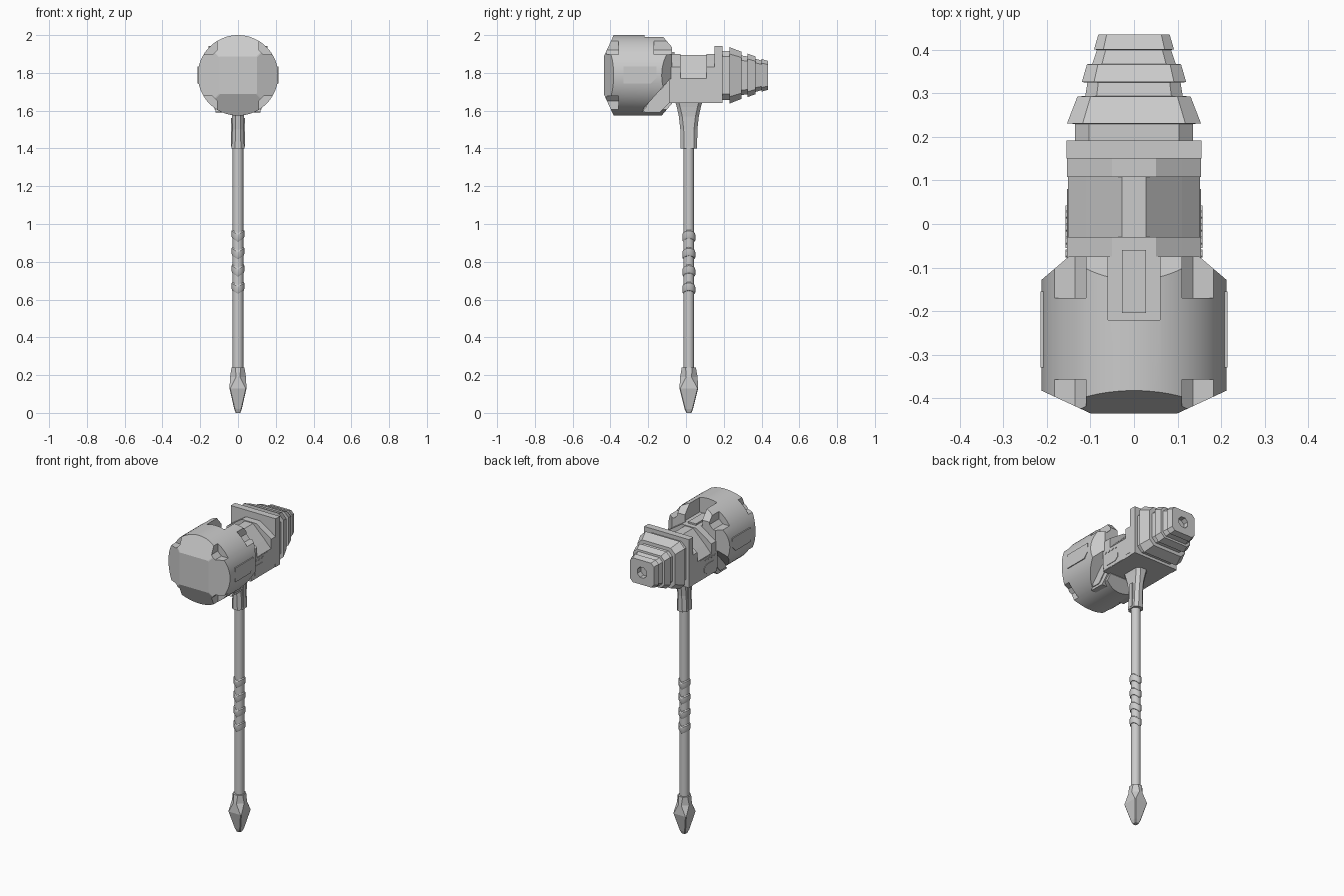
import bpy, bmesh, math

if "Cube" in bpy.data.objects:
    bpy.data.objects.remove(bpy.data.objects["Cube"])

steel = bpy.data.materials.new("light_grey_steel")
steel.diffuse_color = (0.6, 0.6, 0.6, 1)
steel.use_nodes = True
steel.node_tree.nodes["Principled BSDF"].inputs["Base Color"].default_value = steel.diffuse_color
CZ = 1.787      # height of the head axis
HY = 0.015      # handle axis in y


def place(axis, t, u, v):
    return {'x': (t, u, v), 'y': (u, t, v), 'z': (u, v, t)}[axis]


def loft(name, axis, rings, smooth=None):
    """Skin closed rings [(t, [(u, v), ...]), ...] along an axis and cap the ends."""
    bm = bmesh.new()
    rows = [[bm.verts.new(place(axis, t, u, v)) for u, v in pts] for t, pts in rings]
    n = len(rows[0])
    for a, b in zip(rows, rows[1:]):
        for i in range(n):
            bm.faces.new((a[i], a[(i + 1) % n], b[(i + 1) % n], b[i]))
    bm.faces.new(rows[0])
    bm.faces.new(rows[-1])
    bmesh.ops.recalc_face_normals(bm, faces=bm.faces)
    me = bpy.data.meshes.new(name)
    bm.to_mesh(me)
    bm.free()
    me.materials.append(steel)
    ob = bpy.data.objects.new(name, me)
    bpy.context.collection.objects.link(ob)
    if smooth:
        shade(ob, smooth)
    return ob


def prism(name, axis, pts, a, b):
    return loft(name, axis, [(a, pts), (b, pts)])


def box(name, x0, x1, y0, y1, z0, z1):
    return prism(name, 'x', [(y0, z0), (y1, z0), (y1, z1), (y0, z1)], x0, x1)


def circle(r, n, cu=0, cv=0, rot=0):
    return [(cu + r * math.cos(rot + 2 * math.pi * i / n),
             cv + r * math.sin(rot + 2 * math.pi * i / n)) for i in range(n)]


def octa(hu, hv, c, cu=0, cv=0):
    """Rectangle with chamfered corners."""
    p = [(hu, -hv + c), (hu, hv - c), (hu - c, hv), (-hu + c, hv),
         (-hu, hv - c), (-hu, -hv + c), (-hu + c, -hv), (hu - c, -hv)]
    return [(cu + u, cv + v) for u, v in p]


def shade(ob, deg):
    bpy.ops.object.select_all(action='DESELECT')
    ob.select_set(True)
    bpy.context.view_layer.objects.active = ob
    bpy.ops.object.shade_smooth_by_angle(angle=math.radians(deg))


def boolean(ob, other, op='DIFFERENCE'):
    m = ob.modifiers.new("cut", 'BOOLEAN')
    m.operation, m.object, m.solver = op, other, 'EXACT'
    bpy.ops.object.select_all(action='DESELECT')
    bpy.context.view_layer.objects.active = ob
    ob.select_set(True)
    bpy.ops.object.modifier_apply(modifier=m.name)
    bpy.data.objects.remove(other)


# Handle shaft
loft("handle_shaft", 'z', [(0.2, circle(0.028, 20, 0, HY)), (1.45, circle(0.028, 20, 0, HY))], 30)

# Grip wraps with chevron edges
for k in range(4):
    z = 0.63 + 0.092 * k
    wrap = loft(f"grip_wrap_{k + 1}", 'z', [(z, circle(0.03, 20, 0, HY)), (z + 0.008, circle(0.034, 20, 0, HY)),
                                            (z + 0.037, circle(0.034, 20, 0, HY)), (z + 0.045, circle(0.03, 20, 0, HY))])
    for v in wrap.data.vertices:
        v.co.z += 0.6 * abs(v.co.x)
    shade(wrap, 30)

# Crystal-shaped pommel
loft("pommel", 'z', [(z, octa(h, h * 1.1, c, 0, HY)) for z, h, c in
                     [(0, 0.012, 0.003), (0.02, 0.02, 0.004), (0.13, 0.045, 0.004),
                      (0.19, 0.042, 0.032), (0.24, 0.034, 0.02)]])

# Flared neck under the head, with ribs
loft("neck", 'z', [(z, octa(hx, hy, 0.018, 0, HY)) for z, hx, hy in
                   [(1.4, 0.034, 0.044), (1.5, 0.03, 0.045), (1.57, 0.031, 0.053),
                    (1.62, 0.036, 0.064), (1.66, 0.042, 0.075)]])
box("neck_rib", -0.036, 0.036, HY - 0.012, HY + 0.012, 1.41, 1.56)

# Round striking head: cylinder trimmed by a square-tapered solid
head = loft("striking_head", 'y', [(-0.45, circle(0.213, 64, 0, CZ)), (-0.05, circle(0.213, 64, 0, CZ))])
boolean(head, loft("taper", 'y', [(y, octa(h, h, 0.004, 0, CZ)) for y, h in
                                  [(-0.435, 0.1), (-0.382, 0.2145), (-0.13, 0.2145), (-0.075, 0.15)]]), 'INTERSECT')
# Corner notches, front and back
for sx in (-1, 1):
    for sz in (-1, 1):
        pts = [(sx * u, CZ + sz * v) for u, v in [(0.11, 0.3), (0.11, 0.135), (0.135, 0.11), (0.3, 0.11)]]
        boolean(head, prism("notch", 'y', pts, -0.5, -0.357))
        if sz > 0:
            boolean(head, prism("notch", 'y', pts, -0.17, 0))
    # Cut beside the lower bracket arm
    boolean(head, prism("arm_cut", 'x', [(-0.235, 1.5), (-0.235, 1.6), (-0.085, 1.768), (0, 1.768), (0, 1.5)],
                        sx * 0.11, sx * 0.3))
# Slot in the top for the spine
boolean(head, box("slot", -0.06, 0.06, -0.22, 0, 1.9, 2.1))
shade(head, 15)
box("spine_tongue", -0.027, 0.027, -0.205, -0.06, 1.85, 1.91)

# Body block: narrow ridge between wider end lumps
ridge = [(0.152, 1.64), (0.152, 1.77), (0.11, 1.815), (0.028, 1.895)]
lump = [(0.154, 1.66), (0.154, 1.83), (0.11, 1.86), (0.05, 1.9)]


def mirrored(half):
    return half + [(-u, v) for u, v in reversed(half)]


prism("body_block", 'y', mirrored(ridge), -0.09, 0.18)
prism("body_front_lump", 'y', mirrored(lump), -0.09, -0.03)
prism("body_back_lump", 'y', mirrored(lump), 0.108, 0.16)
box("body_back_plate", -0.155, 0.155, 0.15, 0.192, 1.64, 1.942)

# Lower bracket arm reaching under the striking head
prism("bracket_arm", 'x', [(-0.235, 1.592), (-0.085, 1.768), (0.0, 1.768), (0.0, 1.64), (-0.09, 1.64), (-0.14, 1.59)],
      -0.12, 0.12)

# Stepped rear spike
steps = [(0.18, 0.135, 0.13), (0.23, 0.135, 0.13), (0.231, 0.154, 0.149), (0.293, 0.130, 0.125),
         (0.294, 0.112, 0.105), (0.325, 0.107, 0.1), (0.326, 0.12, 0.115), (0.367, 0.108, 0.1),
         (0.368, 0.096, 0.088), (0.4, 0.085, 0.078), (0.401, 0.092, 0.086), (0.435, 0.082, 0.076)]
spike = loft("rear_spike", 'y', [(y, octa(hx, hz, 0.035 * hx / 0.15, 0, CZ)) for y, hx, hz in steps])
boolean(spike, prism("socket", 'y', circle(0.035, 8, 0, CZ, math.pi / 8), 0.4, 0.5))

# Thin side plates and studs on both sides
for side, s in (("left", -1), ("right", 1)):
    prism(f"{side}_head_panel", 'x', [(-0.33, 1.745), (-0.185, 1.745), (-0.155, 1.775), (-0.155, 1.833), (-0.33, 1.833)],
          s * 0.206, s * 0.2145)
    prism(f"{side}_bracket_plate", 'x', [(-0.08, 1.642), (0.08, 1.642), (0.08, 1.766), (-0.08, 1.766)],
          s * 0.148, s * 0.154)
    prism(f"{side}_badge_plate", 'x', [(-0.055, 1.662), (0.02, 1.662), (0.042, 1.68), (0.042, 1.705), (0.02, 1.722),
                                       (-0.055, 1.722)], s * 0.15, s * 0.157)
    prism(f"{side}_arm_plate", 'x', [(-0.212, 1.605), (-0.212, 1.628), (-0.145, 1.71), (-0.1, 1.71), (-0.1, 1.675),
                                     (-0.16, 1.605)], s * 0.118, s * 0.125)
    for k in range(4):
        prism(f"{side}_stud_{k + 1}", 'x', octa(0.009, 0.006, 0.003, -0.068 + 0.03 * k, 1.749), s * 0.15, s * 0.157)
